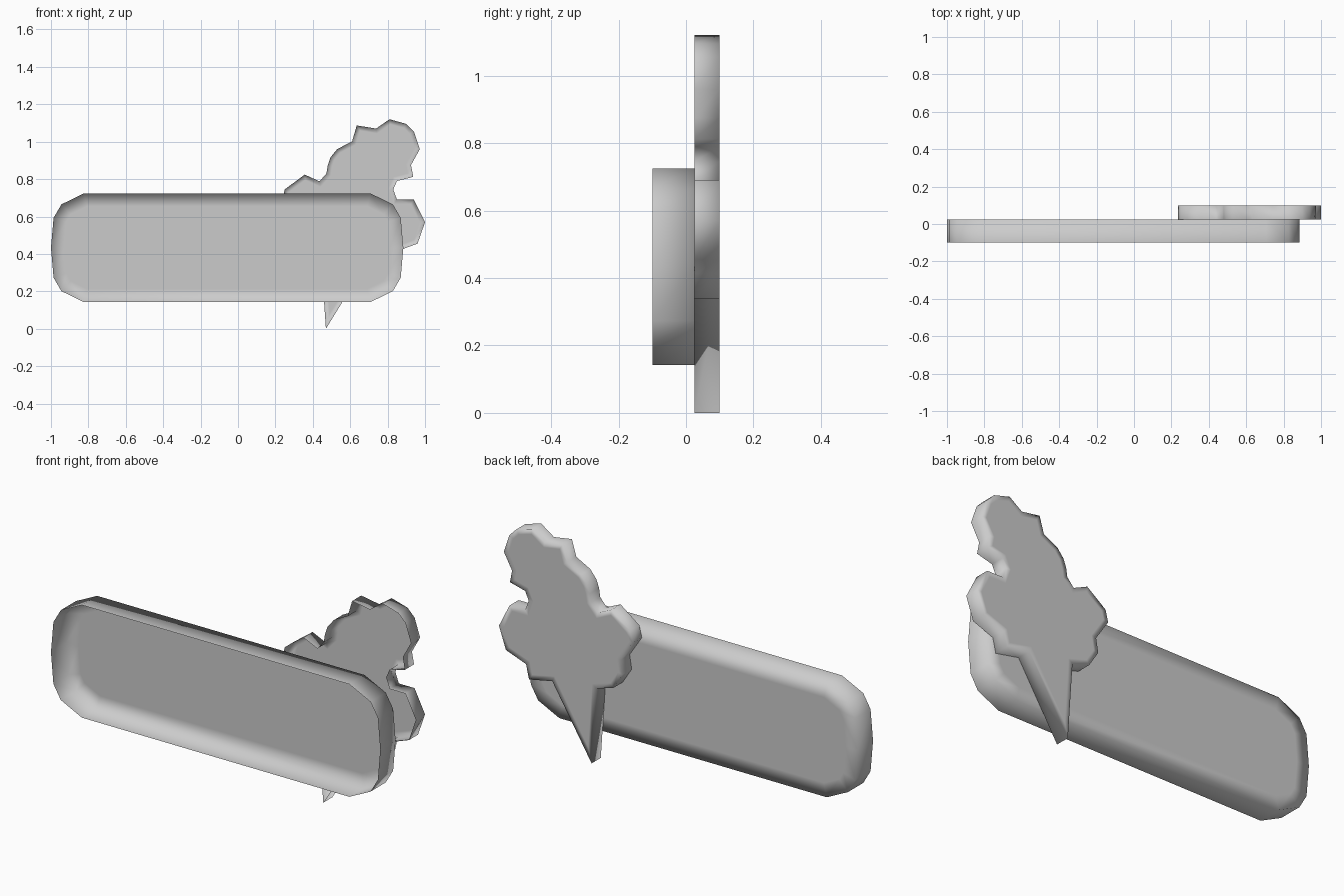
import bpy, bmesh

if "Cube" in bpy.data.objects:
    bpy.data.objects.remove(bpy.data.objects["Cube"])


def shell(name, outline, y_front, y_back, rim):
    """Tray from an x/z outline: side walls and a back, open at the front."""
    bm = bmesh.new()
    front = bm.faces.new([bm.verts.new((x, y_front, z)) for x, z in outline])
    ext = bmesh.ops.extrude_face_region(bm, geom=[front], use_keep_orig=True)
    for v in ext["geom"]:
        if isinstance(v, bmesh.types.BMVert):
            v.co.y = y_back
    bmesh.ops.recalc_face_normals(bm, faces=bm.faces[:])
    # Open the front, then give the back a flat rim for soft edge shading
    bmesh.ops.delete(bm, geom=[f for f in bm.faces if f.normal.y < -0.9], context="FACES_ONLY")
    back = [f for f in bm.faces if f.normal.y > 0.9]
    bmesh.ops.inset_individual(bm, faces=back, thickness=rim, use_even_offset=True)
    for f in bm.faces:
        f.smooth = True
    mesh = bpy.data.meshes.new(name)
    bm.to_mesh(mesh)
    bm.free()
    obj = bpy.data.objects.new(name, mesh)
    bpy.context.collection.objects.link(obj)
    return obj


# Plate: long shallow tray with chamfered round corners, mirrored about its centre
CX, CZ = -0.058, 0.433
quarter = [(0.942, 0.0), (0.928, 0.16), (0.886, 0.232), (0.765, 0.291)]
right = [(x, -z) for x, z in reversed(quarter)] + quarter[1:]
left = [(-x, -z) for x, z in right]
plate = [(CX + x, CZ + z) for x, z in right + left]
shell("name_plate", plate, -0.10, 0.025, 0.07)

# Flower cluster: lobed petals above a pointed stem, behind the plate
flower = [
    (0.47, 0.0), (0.695, 0.365), (0.828, 0.338), (0.845, 0.413),
    (0.96, 0.455), (1.0, 0.57), (0.94, 0.69), (0.85, 0.69),
    (0.83, 0.745), (0.85, 0.79), (0.937, 0.812), (0.925, 0.875),
    (0.972, 0.96), (0.94, 1.055), (0.90, 1.095), (0.81, 1.12),
    (0.738, 1.07), (0.635, 1.087), (0.61, 1.002), (0.53, 0.96),
    (0.495, 0.917), (0.48, 0.875), (0.473, 0.83), (0.436, 0.788),
    (0.357, 0.824), (0.25, 0.745), (0.235, 0.685), (0.305, 0.578),
    (0.293, 0.506), (0.345, 0.424), (0.443, 0.394),
]
shell("flower_cluster", flower, 0.025, 0.10, 0.025)
